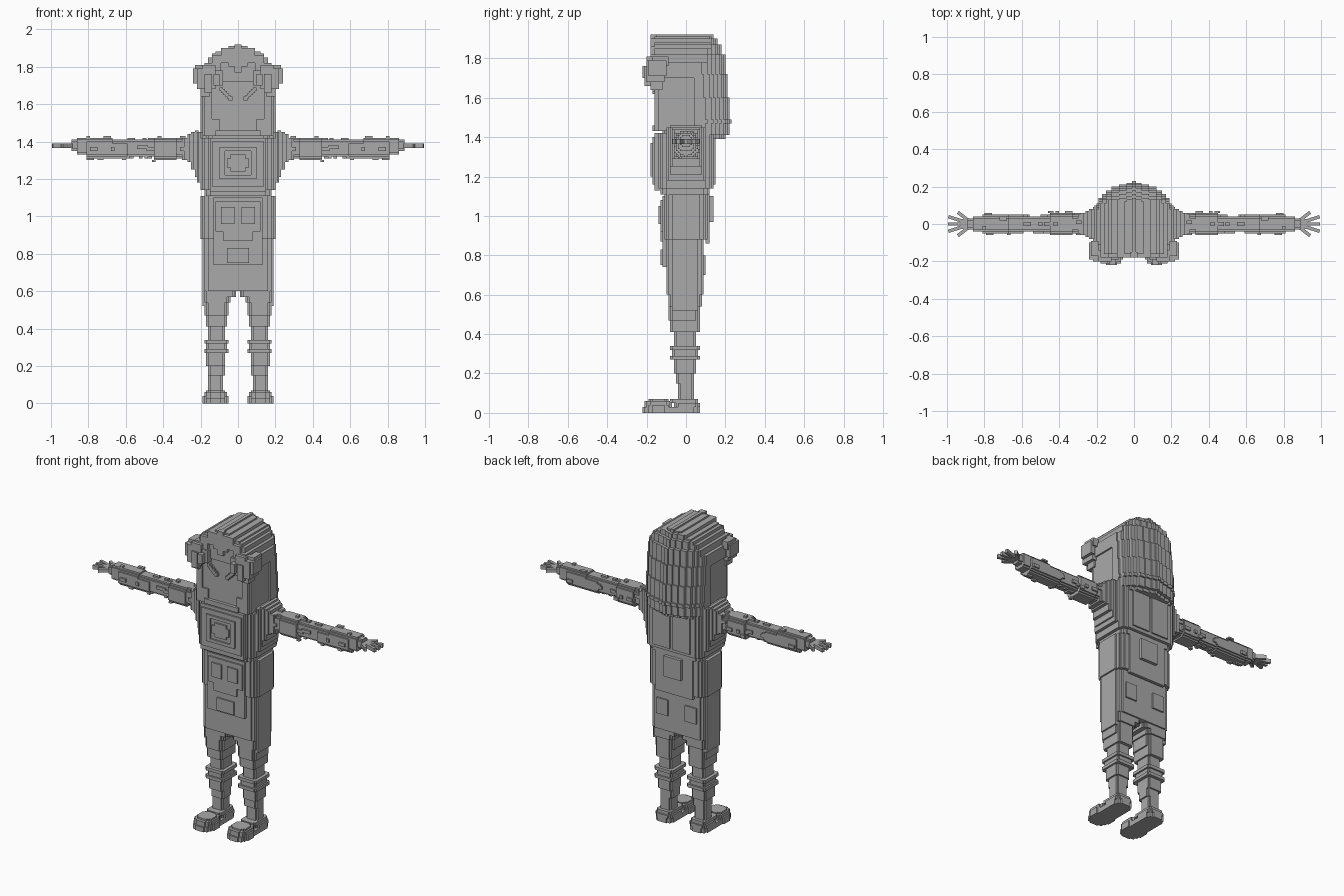
import bpy, bmesh, math, random
from mathutils import Matrix, Vector

if "Cube" in bpy.data.objects:
    bpy.data.objects.remove(bpy.data.objects["Cube"])

random.seed(4)
U = 0.01                                    # block size; sizes below count blocks
grey = bpy.data.materials.new("plain_grey")
grey.diffuse_color = (0.4, 0.4, 0.4, 1)
grey.use_nodes = True
grey.node_tree.nodes["Principled BSDF"].inputs["Base Color"].default_value = grey.diffuse_color


def finish(name, bm):
    me = bpy.data.meshes.new(name)
    bm.to_mesh(me)
    bm.free()
    me.materials.append(grey)
    bpy.context.collection.objects.link(bpy.data.objects.new(name, me))


def slab(c, x0, x1, y0, y1, z0, z1, r=0, mirror=False, cut=False):
    """Add (or cut) a block whose upright corners are rounded by r."""
    for x in range(x0, x1):
        for y in range(y0, y1):
            dx = max(x0 + r - x - .5, x + .5 - x1 + r, 0)
            dy = max(y0 + r - y - .5, y + .5 - y1 + r, 0)
            if r and dx * dx + dy * dy > r * r:
                continue
            for z in range(z0, z1):
                for q in ([x, -1 - x] if mirror else [x]):
                    (c.discard if cut else c.add)((q, y, z))


def build(name, c):
    """Skin a set of blocks with only its outer faces."""
    bm = bmesh.new()
    verts = {}
    for p in c:
        for a in range(3):
            for s in (0, 1):
                n = list(p)
                n[a] += 2 * s - 1
                if tuple(n) in c:
                    continue
                b, d = (a + 1) % 3, (a + 2) % 3
                ring = []
                for i, j in ((0, 0), (1, 0), (1, 1), (0, 1)):
                    k = list(p)
                    k[a] += s
                    k[b] += i
                    k[d] += j
                    k = tuple(k)
                    if k not in verts:
                        verts[k] = bm.verts.new(Vector(k) * U)
                    ring.append(verts[k])
                bm.faces.new(ring if s else ring[::-1])
    bmesh.ops.dissolve_limit(bm, angle_limit=0.02, verts=bm.verts[:], edges=bm.edges[:])
    finish(name, bm)


def step(v, table):
    """Value of the first row whose limit exceeds v."""
    return next(r for lim, r in table if v < lim)


# head: stepped crown and ribbed hair falling down the back
TOP = ((1, 192), (5, 191), (9, 190), (12, 188), (14, 187), (16, 185), (18, 182), (99, 178))
BACK = ((1, 22), (4, 21), (8, 20), (12, 19), (15, 17), (17, 15), (19, 13), (99, 10))
FALL = ((147, 0), (149, 1), (160, 0), (172, -1), (182, -2), (187, -4), (190, -6), (999, -8))
head = set()
for x in range(-20, 20):
    ax = min(abs(x), abs(x + 1))
    for z in range(139, step(ax, TOP)):
        back = step(ax, BACK) + step(z, FALL) - (2 if z < 141 else 0)
        front = -16 if ax < 18 else -14 if ax < 19 else -12
        if z < 143:
            front = 9
        for y in range(front, back):
            if ax == 19 and y < 4 and z < 170:
                continue
            head.add((x, y, z))
slab(head, -14, 14, -16, -15, 152, 172, cut=True)        # sunken face
slab(head, -10, 10, -16, -15, 146, 152, cut=True)
for i in range(6):                                       # slanted brows
    slab(head, 3 + i, 5 + i, -17, -15, 162 + i, 164 + i, mirror=True)
slab(head, -12, 12, -17, -16, 143, 146)
for x0, x1, z0, z1 in ((0, 2, 177, 192), (2, 5, 180, 190), (5, 9, 182, 190),
                       (9, 14, 177, 186), (14, 18, 174, 182)):
    slab(head, x0, x1, -18, -15, z0, z1, mirror=True)    # fringe locks
build("head", head)

# curled side locks
curl = set()
for x0, x1, y0, y1, z0, z1 in ((8, 15, -19, -15, 170, 178), (10, 13, -22, -16, 170, 176),
                               (12, 19, -20, -14, 168, 181), (14, 18, -21, -15, 166, 176),
                               (18, 22, -20, -11, 168, 179), (21, 24, -19, -10, 171, 179),
                               (19, 23, -17, -9, 176, 181), (15, 20, -18, -12, 164, 168)):
    slab(curl, x0, x1, y0, y1, z0, z1, mirror=True)
build("side_curls", curl)

# chest with framed round badge and stepped shoulders
chest = set()
slab(chest, -20, 20, -14, 14, 114, 142, 6)
slab(chest, -18, 18, -13, 12, 111, 114, 5)
slab(chest, -17, 17, -12, 12, 142, 144, 5)
slab(chest, -15, 15, -16, -13, 113, 142)
slab(chest, -14, 14, -17, -16, 116, 140)
slab(chest, -10, 10, -18, -17, 120, 137)
slab(chest, -7, 7, -18, -17, 122, 135, cut=True)
slab(chest, -6, 6, -18, -17, 126, 131)
slab(chest, -4, 4, -18, -17, 124, 133)
slab(chest, 1, 13, 13, 15, 116, 140, mirror=True)
for x0, x1, w, z0, z1 in ((19, 22, 10, 118, 145), (21, 23, 9, 121, 146), (22, 25, 8, 125, 145),
                          (24, 27, 7, 129, 144), (26, 30, 6, 130, 142)):
    slab(chest, x0, x1, -w, w, z0, z1, 2, mirror=True)
build("chest", chest)

# coat: waist and hips with pouches, buckle and back pockets
coat = set()
slab(coat, -20, 20, -11, 11, 88, 111, 6)
slab(coat, -19, 19, -10, 9, 60, 88, 5)
slab(coat, -13, 13, -12, -10, 74, 110)
slab(coat, -12, 12, -13, -12, 92, 108)
slab(coat, 2, 9, -14, -13, 96, 105, mirror=True)
slab(coat, -8, 8, -13, -12, 87, 92)
slab(coat, -6, 6, -13, -12, 75, 83)
slab(coat, -13, 13, 10, 12, 86, 111)
slab(coat, -6, 6, 11, 14, 97, 110)
slab(coat, 6, 14, 8, 10, 70, 80, mirror=True)
build("coat", coat)

# legs: (x from, x to, y from, y to, z from, z to, rounding)
legs = set()
for row in ((1, 19, -9, 8, 57, 61, 4), (4, 19, -9, 8, 54, 58, 4), (5, 18, -9, 7, 47, 54, 4),
            (6, 17, -8, 7, 41, 47, 3), (7, 16, -6, 5, 33, 41, 2), (5, 18, -8, 7, 32, 34, 3),
            (6, 17, -7, 6, 30, 32, 3), (5, 18, -8, 7, 27, 29, 3), (6, 17, -7, 6, 29, 30, 3),
            (7, 17, -6, 5, 20, 27, 2), (7, 16, -5, 4, 15, 20, 2), (8, 16, -4, 4, 5, 15, 2)):
    slab(legs, *row, mirror=True)
slab(legs, 14, 19, -7, 6, 52, 55, mirror=True)
build("legs", legs)

# shoes
shoes = set()
for row in ((6, 18, -22, 7, 0, 3, 5), (5, 19, -20, -8, 0, 4, 5), (6, 18, -21, -7, 3, 6, 5),
            (7, 17, -19, -9, 6, 7, 4), (6, 18, -6, 7, 3, 5, 4), (7, 17, -8, 6, 5, 7, 3)):
    slab(shoes, *row, mirror=True)
build("shoes", shoes)

# arms: bumpy oval sleeves, rows of (x limit, half depth, z from, z to)
SLEEVE = ((33, (5, 131, 142)), (45, (6, 130, 142)), (59, (4, 132, 141)), (67, (5, 131, 141)),
          (81, (5, 131, 142)), (86, (4, 133, 142)), (90, (3, 135, 141)))
arms = set()
for x in range(24, 89):
    w, z0, z1 = step(x, SLEEVE)
    mid, h = (z0 + z1) / 2, (z1 - z0) / 2
    for y in range(-w, w):
        for z in range(z0, z1):
            if abs((y + .5) / w) ** 2.5 + abs((z + .5 - mid) / h) ** 2.5 < 1.1:
                arms.update(((x, y, z), (-1 - x, y, z)))
for i in range(34):                                      # small raised patches
    x = random.randint(28, 80)
    w, z0, z1 = step(x, SLEEVE)
    n = random.randint(2, 4)
    if i % 2:
        y = random.randint(-w + 1, w - 3)
        z = random.choice((z0 - 1, z1))
        slab(arms, x, x + n, y, y + 2, z, z + 1, mirror=True)
    else:
        z = random.randint(z0 + 2, z1 - 4)
        y = random.choice((-w - 1, w))
        slab(arms, x, x + n, y, y + 1, z, z + 2, mirror=True)
build("arms", arms)

# hands: flat palms with spread fingers
for side, name in ((1, "right_hand"), (-1, "left_hand")):
    bm = bmesh.new()
    for x, y, ang, length, w in ((.895, 0, 0, .07, .055), (.945, 0, 0, .1, .018),
                                 (.945, .024, 18, .1, .018), (.945, -.024, -18, .1, .018),
                                 (.91, .038, 38, .08, .018), (.91, -.038, -38, .08, .018)):
        m = (Matrix.Translation((side * x, y, 1.378))
             @ Matrix.Rotation(side * math.radians(ang), 4, 'Z')
             @ Matrix.Diagonal((length, w, .024, 1)))
        bmesh.ops.create_cube(bm, size=1, matrix=m)
    finish(name, bm)
